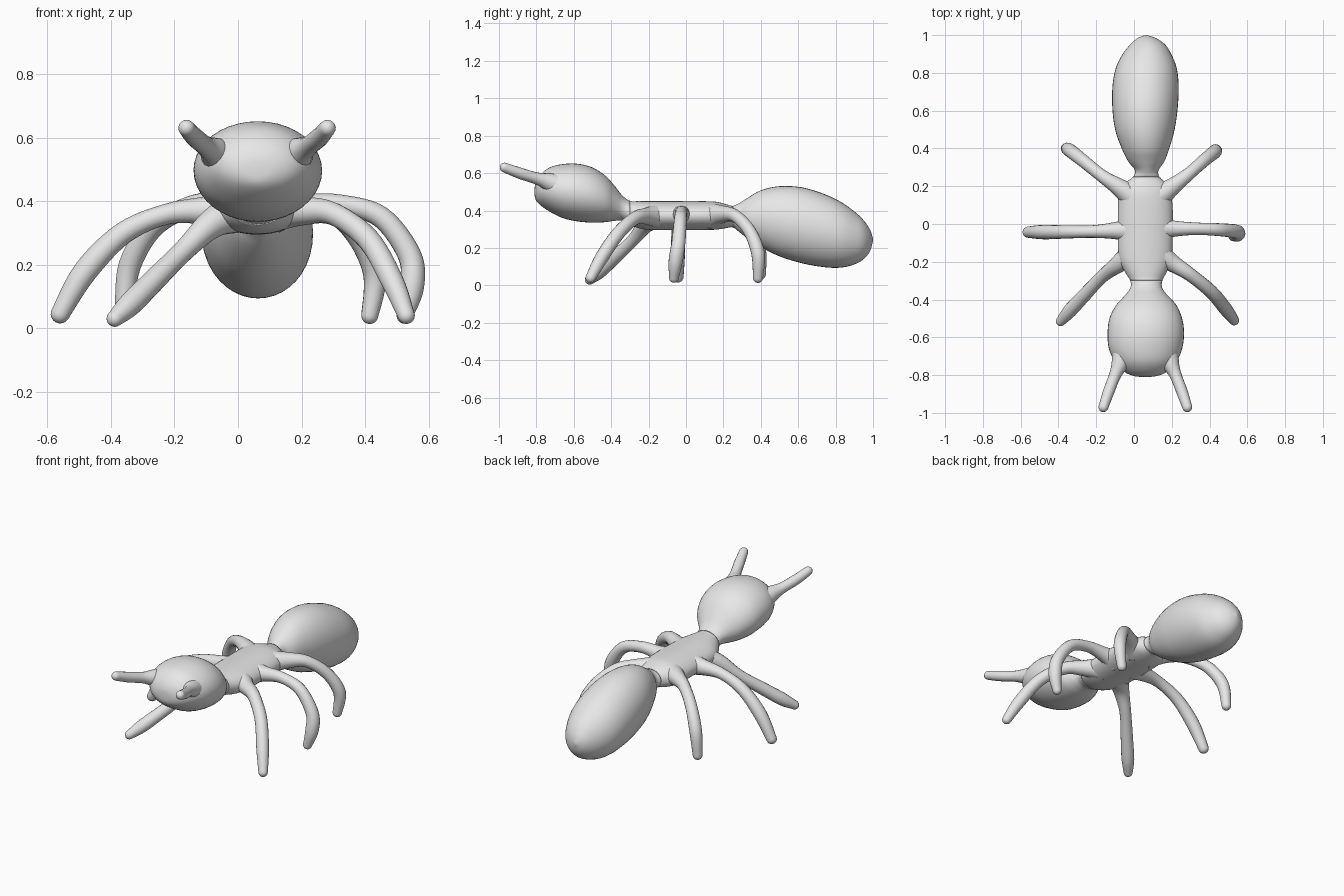
import bpy, bmesh, math
from mathutils import Vector

if "Cube" in bpy.data.objects:
    bpy.data.objects.remove(bpy.data.objects["Cube"], do_unlink=True)

grey = bpy.data.materials.new("plain_grey")
grey.use_nodes = True
grey.diffuse_color = (0.8, 0.8, 0.8, 1)
grey.node_tree.nodes["Principled BSDF"].inputs["Base Color"].default_value = (0.8, 0.8, 0.8, 1)


def spline(points, steps):
    """Catmull-Rom curve through tuples of any length."""
    pts = [points[0]] + list(points) + [points[-1]]
    out = []
    for i in range(1, len(pts) - 2):
        for s in range(steps):
            t = s / steps
            out.append([0.5 * (2 * b + (c - a) * t + (2 * a - 5 * b + 4 * c - d) * t ** 2
                               + (3 * b - a - 3 * c + d) * t ** 3)
                        for a, b, c, d in zip(*pts[i - 1:i + 3])])
    out.append(list(points[-1]))
    return out


def loft(name, rings):
    """Skin a list of equal-length vertex rings and cap both ends."""
    bm = bmesh.new()
    loops = [[bm.verts.new(p) for p in ring] for ring in rings]
    n = len(loops[0])
    for a, b in zip(loops, loops[1:]):
        for i in range(n):
            j = (i + 1) % n
            bm.faces.new((a[i], a[j], b[j], b[i]))
    bm.faces.new(loops[0])
    bm.faces.new(loops[-1])
    bmesh.ops.recalc_face_normals(bm, faces=bm.faces)
    for f in bm.faces:
        f.smooth = True
    mesh = bpy.data.meshes.new(name)
    bm.to_mesh(mesh)
    bm.free()
    mesh.materials.append(grey)
    obj = bpy.data.objects.new(name, mesh)
    bpy.context.collection.objects.link(obj)
    return obj


def circle(center, u, v, n):
    return [center + u * math.cos(2 * math.pi * i / n) + v * math.sin(2 * math.pi * i / n)
            for i in range(n)]


def limb(name, points):
    """Tapered tube through (x, y, z, radius) with a rounded tip."""
    path = spline(points, 6)
    pos = [Vector(p[:3]) for p in path]
    rad = [p[3] for p in path]
    tangents = [(pos[min(i + 1, len(pos) - 1)] - pos[max(i - 1, 0)]).normalized()
                for i in range(len(pos))]
    tip, r, d = pos[-1], rad[-1], tangents[-1]
    for k in range(1, 6):
        a = math.radians(17.5 * k)
        pos.append(tip + d * r * math.sin(a))
        rad.append(r * math.cos(a))
        tangents.append(d)
    side = tangents[0].cross(Vector((0, 0, 1))).normalized()
    rings = []
    for p, q, t in zip(pos, rad, tangents):
        side = (side - t * side.dot(t)).normalized()
        rings.append(circle(p, side * q, t.cross(side) * q, 16))
    return loft(name, rings)


# Body outline: y, left-right extents, bottom and top
HEAD = [(-0.81, 0.055, 0.065, 0.495, 0.505), (-0.805, 0.00, 0.12, 0.46, 0.545),
        (-0.78, -0.055, 0.18, 0.43, 0.59), (-0.73, -0.10, 0.225, 0.395, 0.63),
        (-0.66, -0.133, 0.255, 0.36, 0.648), (-0.58, -0.14, 0.265, 0.342, 0.65),
        (-0.50, -0.13, 0.255, 0.335, 0.63), (-0.43, -0.095, 0.225, 0.338, 0.585),
        (-0.38, -0.05, 0.18, 0.345, 0.53), (-0.34, -0.02, 0.15, 0.345, 0.48)]
THORAX = [(-0.30, -0.02, 0.15, 0.325, 0.452), (-0.25, -0.05, 0.175, 0.305, 0.45),
          (-0.18, -0.08, 0.2, 0.296, 0.45), (-0.06, -0.085, 0.205, 0.295, 0.45),
          (0.08, -0.085, 0.205, 0.295, 0.45), (0.16, -0.08, 0.195, 0.298, 0.447),
          (0.21, -0.055, 0.175, 0.305, 0.435), (0.25, -0.005, 0.135, 0.31, 0.425)]
ABDOMEN = [(0.285, 0.005, 0.13, 0.285, 0.44), (0.33, -0.03, 0.16, 0.25, 0.468),
           (0.40, -0.065, 0.187, 0.205, 0.508), (0.50, -0.1, 0.215, 0.155, 0.53),
           (0.62, -0.115, 0.232, 0.118, 0.524), (0.74, -0.113, 0.236, 0.097, 0.488),
           (0.83, -0.095, 0.225, 0.095, 0.445), (0.90, -0.06, 0.197, 0.112, 0.395),
           (0.95, -0.02, 0.165, 0.14, 0.348), (0.985, 0.02, 0.115, 0.185, 0.295),
           (1.0, 0.06, 0.066, 0.24, 0.25)]

STEPS = 4
outline = spline(HEAD + THORAX + ABDOMEN, STEPS)
body = [circle(Vector(((l + r) / 2, y, (b + t) / 2)), Vector(((r - l) / 2, 0, 0)),
               Vector((0, 0, (t - b) / 2)), 40) for y, l, r, b, t in outline]
cut1 = len(HEAD) * STEPS
cut2 = (len(HEAD) + len(THORAX) - 1) * STEPS
loft("head", body[:cut1 + 1])
loft("thorax", body[cut1:cut2 + 1])
loft("abdomen", body[cut2:])

# Legs: flared root to rounded foot
limb("left_front_leg", [(0.11, -0.14, 0.37, 0.07), (0.2, -0.205, 0.37, 0.047),
                        (0.3, -0.27, 0.36, 0.036), (0.41, -0.36, 0.28, 0.036),
                        (0.485, -0.45, 0.15, 0.036), (0.53, -0.51, 0.04, 0.027)])
limb("left_middle_leg", [(0.12, -0.025, 0.37, 0.07), (0.2, -0.025, 0.38, 0.045),
                         (0.32, -0.025, 0.388, 0.033), (0.45, -0.03, 0.35, 0.034),
                         (0.54, -0.04, 0.23, 0.037), (0.548, -0.055, 0.13, 0.038),
                         (0.525, -0.065, 0.04, 0.026)])
limb("left_back_leg", [(0.11, 0.13, 0.37, 0.07), (0.2, 0.195, 0.38, 0.047),
                       (0.29, 0.265, 0.37, 0.034), (0.375, 0.34, 0.29, 0.034),
                       (0.43, 0.385, 0.17, 0.036), (0.415, 0.385, 0.04, 0.027)])
limb("right_front_leg", [(0.01, -0.14, 0.37, 0.07), (-0.08, -0.21, 0.33, 0.047),
                         (-0.17, -0.28, 0.245, 0.034), (-0.27, -0.385, 0.145, 0.036),
                         (-0.34, -0.46, 0.075, 0.037), (-0.388, -0.515, 0.03, 0.026)])
limb("right_middle_leg", [(0.0, -0.035, 0.37, 0.07), (-0.09, -0.035, 0.37, 0.047),
                          (-0.22, -0.04, 0.36, 0.033), (-0.36, -0.042, 0.3, 0.035),
                          (-0.48, -0.043, 0.18, 0.038), (-0.56, -0.043, 0.045, 0.03)])
limb("right_back_leg", [(0.01, 0.13, 0.37, 0.07), (-0.08, 0.195, 0.385, 0.047),
                        (-0.17, 0.255, 0.375, 0.034), (-0.27, 0.335, 0.315, 0.034),
                        (-0.34, 0.39, 0.2, 0.036), (-0.36, 0.4, 0.06, 0.028)])

# Antennae, mirrored about the body axis
for name, s in (("left_antenna", 1), ("right_antenna", -1)):
    limb(name, [(0.06 + s * 0.1, -0.64, 0.52, 0.075), (0.06 + s * 0.132, -0.735, 0.553, 0.048),
                (0.06 + s * 0.16, -0.8, 0.572, 0.032), (0.06 + s * 0.195, -0.89, 0.6, 0.03),
                (0.06 + s * 0.222, -0.97, 0.63, 0.026)])
